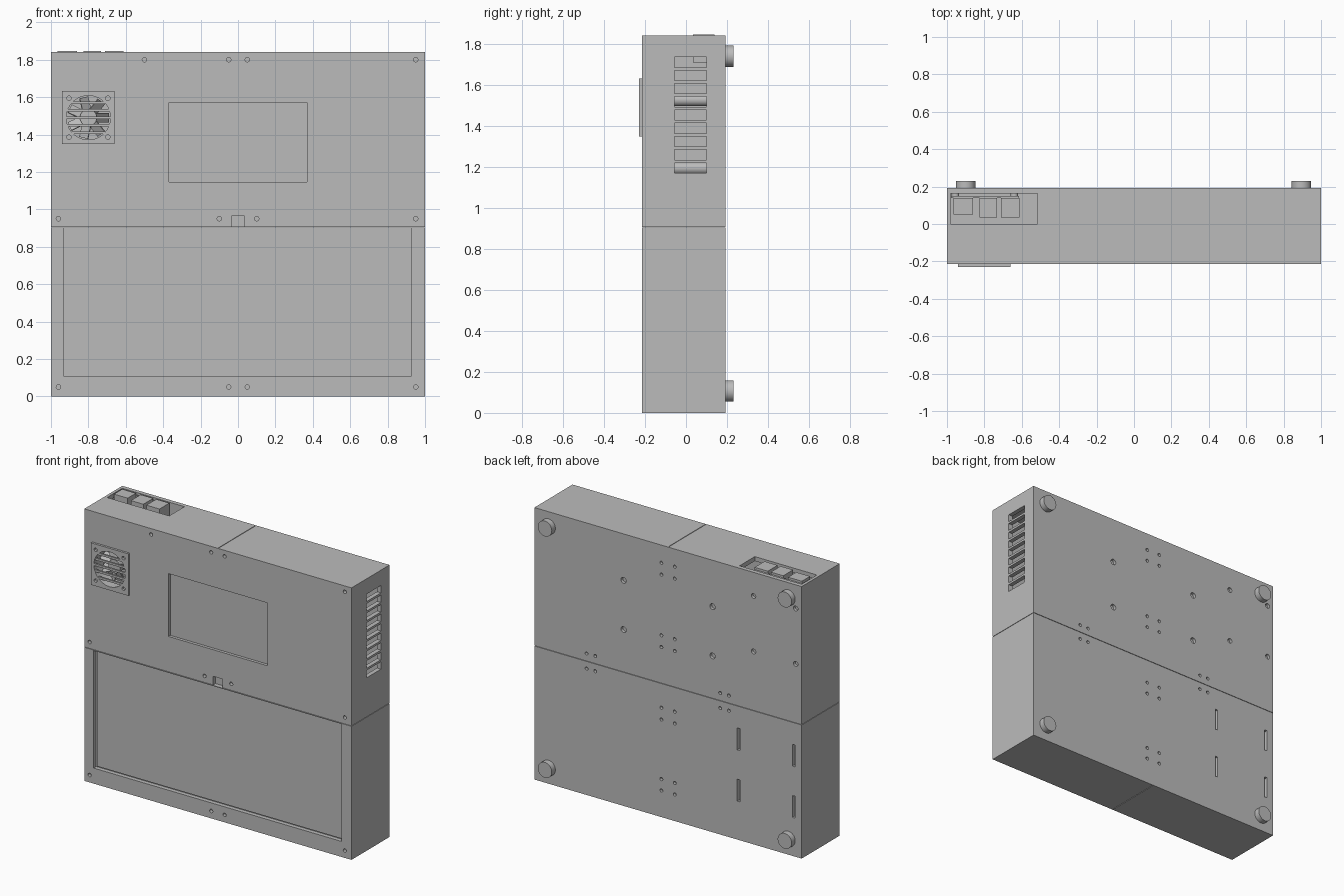
import bpy, bmesh, math
from mathutils import Matrix, Vector

default = bpy.data.objects.get("Cube")
if default:
    bpy.data.objects.remove(default, do_unlink=True)

grey = bpy.data.materials.new("light_grey_plastic")
COLOUR = (0.5, 0.5, 0.5, 1)
grey.diffuse_color = COLOUR
grey.use_nodes = True
grey.node_tree.nodes["Principled BSDF"].inputs["Base Color"].default_value = COLOUR

FRONT, BACK, TOP, SEAM, WALL = -0.215, 0.192, 1.84, 0.905, 0.03


def box(bm, x0, x1, y0, y1, z0, z1):
    size = Matrix.Diagonal((x1 - x0, y1 - y0, z1 - z0, 1))
    centre = Matrix.Translation(((x0 + x1) / 2, (y0 + y1) / 2, (z0 + z1) / 2))
    bmesh.ops.create_cube(bm, size=1, matrix=centre @ size)


def rod(bm, x, z, r, y0, y1, sides=20):
    """Cylinder lying along y."""
    place = Matrix.Translation((x, (y0 + y1) / 2, z)) @ Matrix.Rotation(math.pi / 2, 4, "X")
    bmesh.ops.create_cone(bm, cap_ends=True, segments=sides, radius1=r, radius2=r,
                          depth=y1 - y0, matrix=place)


def finish(bm, name, smooth=False):
    mesh = bpy.data.meshes.new(name)
    bm.to_mesh(mesh)
    bm.free()
    mesh.materials.append(grey)
    obj = bpy.data.objects.new(name, mesh)
    bpy.context.collection.objects.link(obj)
    if smooth:
        shade(obj)
    return obj


def activate(obj):
    bpy.ops.object.select_all(action="DESELECT")
    obj.select_set(True)
    bpy.context.view_layer.objects.active = obj


def shade(obj):
    activate(obj)
    bpy.ops.object.shade_smooth_by_angle(angle=math.radians(35))


def cut(obj, bm):
    """Subtract the shapes in bm from obj."""
    cutter = finish(bm, "cutter")
    cutter.hide_render = True
    mod = obj.modifiers.new("cut", "BOOLEAN")
    mod.operation, mod.solver, mod.object = "DIFFERENCE", "EXACT", cutter
    activate(obj)
    bpy.ops.object.modifier_apply(modifier=mod.name)
    bpy.data.objects.remove(cutter, do_unlink=True)


def shell(name, z0, z1):
    bm = bmesh.new()
    box(bm, -1, 1, FRONT, BACK, z0, z1)
    obj = finish(bm, name)
    bm = bmesh.new()
    box(bm, -1 + WALL / 2, 1 - WALL, FRONT + WALL, BACK - WALL / 1.2, z0 + WALL, z1 - WALL)
    cut(obj, bm)
    return obj


def front_holes(bm, xs, z):
    for x in xs:
        rod(bm, x, z, 0.012, FRONT - 0.02, FRONT + 0.025, 16)


def back_holes(bm, xs, zs, r=0.011):
    for x in xs:
        for z in zs:
            rod(bm, x, z, r, BACK - 0.02, BACK + 0.02, 16)


FAN_X, FAN_Z = -0.8, 1.49
PI_X, PI_Z = (-0.955, -0.64), (1.305, 1.68)
SCREEN_X, SCREEN_Z = (-0.333, 0.333), (1.193, 1.526)

# Upper housing
upper = shell("upper_housing", SEAM + 0.0015, TOP)
bm = bmesh.new()
box(bm, -0.37, 0.37, FRONT - 0.1, FRONT + 0.02, 1.145, 1.57)          # screen recess
box(bm, -0.035, 0.035, FRONT - 0.1, FRONT + 0.025, SEAM - 0.1, 0.965)  # latch notch
box(bm, -0.98, -0.515, 0, 0.163, TOP - 0.05, TOP + 0.1)                # port opening
box(bm, -0.002, 0.002, FRONT + 0.01, BACK - 0.01, TOP - 0.004, TOP + 0.1)
rod(bm, FAN_X, FAN_Z, 0.12, FRONT - 0.1, FRONT + 0.06, 40)             # fan opening
for i in range(9):                                                     # side vents
    z = 1.195 + i * 0.0645
    box(bm, 0.9, 1.1, -0.055, 0.1, z - 0.025, z + 0.025)
front_holes(bm, (-0.5, -0.05, 0.05, 0.95), 1.8)
front_holes(bm, (-0.96, -0.1, 0.1, 0.95), 0.95)
back_holes(bm, (-0.05, 0.05), (1.72, 1.64, 1.23, 1.15))
back_holes(bm, (0.61, 0.545, -0.39, -0.455), (0.957,))
back_holes(bm, SCREEN_X, SCREEN_Z, 0.02)
back_holes(bm, PI_X, PI_Z, 0.017)
cut(upper, bm)

# Lower housing with the door recess
lower = shell("lower_housing", 0, SEAM - 0.0015)
bm = bmesh.new()
box(bm, -0.93, 0.925, FRONT - 0.1, FRONT + 0.028, 0.105, 0.899)
box(bm, -0.002, 0.002, FRONT + 0.01, BACK - 0.01, -0.1, 0.004)
front_holes(bm, (-0.96, -0.05, 0.05, 0.95), 0.05)
back_holes(bm, (-0.05, 0.05), (0.74, 0.66, 0.257, 0.18))
back_holes(bm, (0.61, 0.545, -0.39, -0.455), (0.855,))
for x in (-0.528, -0.94):                                              # strap slots
    for z in (0.26, 0.607):
        box(bm, x - 0.01, x + 0.01, BACK - 0.05, BACK + 0.1, z, z + 0.148)
cut(lower, bm)

# Door panel sunk into the recess
bm = bmesh.new()
box(bm, -0.92, 0.915, FRONT + 0.02, FRONT + 0.029, 0.113, 0.899)
finish(bm, "door_panel")

# Fan guard: square plate, round opening, horizontal slats
bm = bmesh.new()
box(bm, FAN_X - 0.14, FAN_X + 0.14, FRONT - 0.015, FRONT, FAN_Z - 0.142, FAN_Z + 0.142)
guard = finish(bm, "fan_guard")
bm = bmesh.new()
rod(bm, FAN_X, FAN_Z, 0.118, FRONT - 0.1, FRONT + 0.1, 40)
for sx in (-1, 1):
    for sz in (-1, 1):
        rod(bm, FAN_X + sx * 0.104, FAN_Z + sz * 0.104, 0.012, FRONT - 0.1, FRONT + 0.1, 16)
cut(guard, bm)
bm = bmesh.new()
for i in range(-2, 3):
    dz = i * 0.04
    half = math.sqrt(0.119 ** 2 - dz ** 2)
    box(bm, FAN_X - half, FAN_X + half, FRONT - 0.013, FRONT - 0.001,
        FAN_Z + dz - 0.007, FAN_Z + dz + 0.007)
finish(bm, "fan_guard_slats")

# Fan frame, hub and blades behind the guard
bm = bmesh.new()
box(bm, FAN_X - 0.13, FAN_X + 0.13, FRONT + WALL, FRONT + 0.095, FAN_Z - 0.13, FAN_Z + 0.13)
frame = finish(bm, "fan_frame")
bm = bmesh.new()
rod(bm, FAN_X, FAN_Z, 0.12, FRONT, FRONT + 0.2, 40)
cut(frame, bm)
bm = bmesh.new()
rod(bm, FAN_X, FAN_Z, 0.045, FRONT + 0.035, FRONT + 0.09, 32)
for i in range(7):
    spin = (Matrix.Translation((FAN_X, FRONT + 0.06, FAN_Z))
            @ Matrix.Rotation(i * math.tau / 7, 4, "Y")
            @ Matrix.Translation((0.076, 0, 0)) @ Matrix.Rotation(0.7, 4, "X")
            @ Matrix.Diagonal((0.07, 0.006, 0.06, 1)))
    bmesh.ops.create_cube(bm, size=1, matrix=spin)
finish(bm, "fan_rotor", True)

# Circuit board with three ports facing up through the opening
bm = bmesh.new()
box(bm, -0.978, -0.616, 0.14, 0.15, 1.282, 1.832)
finish(bm, "circuit_board")
bm = bmesh.new()
for x0, x1, y0 in ((-0.965, -0.862, 0.052), (-0.826, -0.733, 0.035), (-0.71, -0.612, 0.035)):
    box(bm, x0, x1, y0, 0.14, 1.71, 1.847)
finish(bm, "board_ports")

# Internal mounting posts
bm = bmesh.new()
for x in SCREEN_X:
    for z in SCREEN_Z:
        rod(bm, x, z, 0.03, FRONT + WALL, BACK - 0.024, 24)
for x in PI_X:
    for z in PI_Z:
        rod(bm, x, z, 0.02, 0.15, BACK - 0.024, 16)
finish(bm, "mounting_posts", True)

# Four round feet on the back
bm = bmesh.new()
for x in (-0.9, 0.895):
    for z in (0.107, 1.74):
        rod(bm, x, z, 0.052, BACK, 0.231, 40)
finish(bm, "rear_feet", True)
